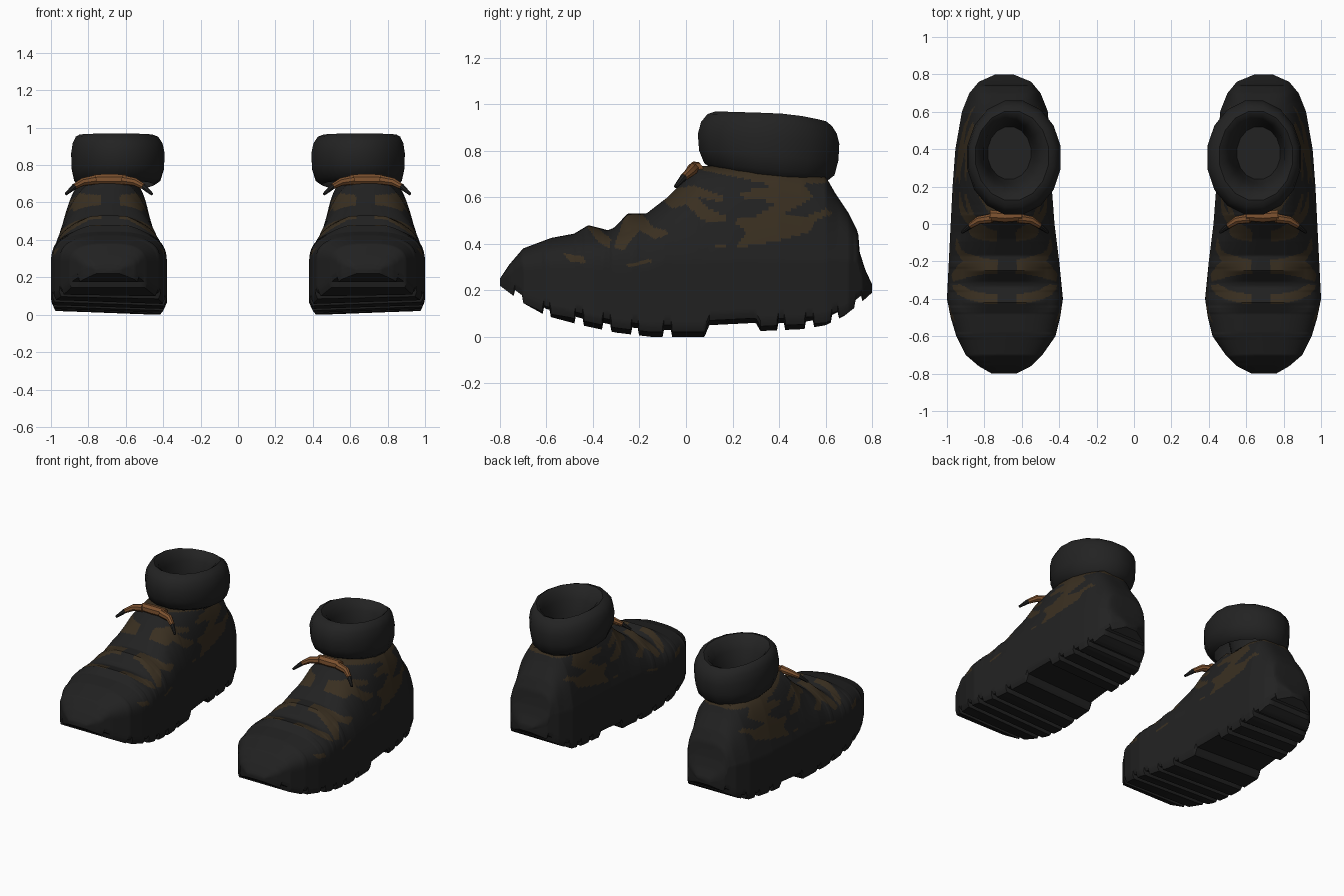
import bpy, bmesh, math
from mathutils import Vector

if "Cube" in bpy.data.objects:
    bpy.data.objects.remove(bpy.data.objects["Cube"])


def material(name, rgb):
    m = bpy.data.materials.new(name)
    m.diffuse_color = (*rgb, 1)
    m.use_nodes = True
    m.node_tree.nodes["Principled BSDF"].inputs["Base Color"].default_value = m.diffuse_color
    return m


BLACK = material("black leather", (0.0155, 0.0155, 0.0155))
SOLE = material("black rubber", (0.0145, 0.0145, 0.0145))
CUFF = material("black padding", (0.0165, 0.0165, 0.0165))
BROWN = material("dark brown patch", (0.041, 0.028, 0.0145))
LACE = material("tan lace", (0.20, 0.082, 0.028))


def lerp(table, t):
    for (a, va), (b, vb) in zip(table, table[1:]):
        if t <= b:
            return va + (vb - va) * max(0, (t - a) / (b - a))
    return table[-1][1]


def inside(poly, y, z):
    hit = False
    for (y1, z1), (y2, z2) in zip(poly, poly[1:] + poly[:1]):
        if (z1 > z) != (z2 > z) and y < (y2 - y1) * (z - z1) / (z2 - z1) + y1:
            hit = not hit
    return hit


def finish(bm, name, mats, angle=40):
    """Make the object and mirror it to the other foot."""
    bmesh.ops.recalc_face_normals(bm, faces=bm.faces)
    me = bpy.data.meshes.new(name)
    bm.to_mesh(me)
    bm.free()
    ob = bpy.data.objects.new(name, me)
    bpy.context.collection.objects.link(ob)
    for m in mats:
        me.materials.append(m)
    bpy.ops.object.select_all(action='DESELECT')
    ob.select_set(True)
    bpy.context.view_layer.objects.active = ob
    bpy.ops.object.shade_smooth_by_angle(angle=math.radians(angle))
    ob.modifiers.new("other_foot", 'MIRROR').use_axis[0] = True
    return ob


def skin(bm, rings, caps=(True, True)):
    """Join closed rings of points into a tube."""
    vs = [[bm.verts.new(p) for p in r] for r in rings]
    n = len(vs[0])
    for a, b in zip(vs, vs[1:]):
        for i in range(n):
            bm.faces.new((a[i], a[(i + 1) % n], b[(i + 1) % n], b[i]))
    for ring, cap in ((vs[0], caps[0]), (vs[-1], caps[1])):
        if cap:
            bm.faces.new(ring)


# Boot outline: inner side, outer side, top ridge, sole line
INNER = [(-.8, .63), (-.76, .55), (-.7, .49), (-.6, .42), (-.5, .395), (-.4, .38), (-.2, .40),
         (0, .425), (.2, .44), (.4, .45), (.6, .46), (.7, .50), (.76, .55), (.8, .65)]
OUTER = [(-.8, .76), (-.76, .83), (-.7, .9), (-.6, .95), (-.5, .98), (-.4, 1.0), (-.2, .99),
         (0, .98), (.2, .97), (.4, .955), (.6, .92), (.7, .88), (.76, .83), (.8, .74)]
TOP = [(-.8, .25), (-.76, .31), (-.7, .38), (-.58, .425), (-.42, .455), (-.33, .46), (-.17, .53),
       (0, .68), (.05, .735), (.4, .735), (.6, .69), (.64, .62),
       (.7, .53), (.74, .45), (.745, .37), (.77, .29), (.8, .225)]
# Tongue folds raised along the middle
FOLDS = [(-.48, 0), (-.42, .025), (-.34, 0), (-.31, 0), (-.25, .035), (-.17, 0), (-.08, -.01), (0, 0)]
BOTTOM = [(-.8, .22), (-.7, .145), (-.6, .09), (-.45, .05), (-.3, .018), (-.15, 0), (.08, 0),
          (.1, .05), (.3, .06), (.32, .025), (.5, .033), (.6, .05), (.68, .09), (.75, .145), (.8, .19)]
GROOVES = [-.72, -.6, -.46, -.34, -.22, -.08, .41, .53, .64, .74]
# Squareness of the domed top along the boot
SQUARE = [(-.8, 2.8), (-.3, 2.8), (-.05, 2.3), (.06, 2.4), (.28, 4.6), (.5, 4.6), (.62, 3.4), (.8, 3.6)]

# Brown patches, drawn in side view
PATCHES = [
    [(-.53, .36), (-.44, .345), (-.43, .315), (-.5, .325)],
    [(-.43, .48), (-.39, .49), (-.36, .45), (-.32, .42), (-.33, .38), (-.38, .41)],
    [(-.31, .385), (-.27, .37), (-.20, .46), (-.14, .42), (-.07, .44), (-.09, .46),
     (-.14, .47), (-.19, .53), (-.26, .53)],
    [(-.26, .31), (-.15, .335), (-.15, .32), (-.24, .30)],
    [(-.1, .59), (-.06, .55), (0, .57), (.07, .5), (.17, .49), (.17, .52), (.1, .55),
     (.05, .6), (.15, .58), (.17, .6), (.04, .65), (-.04, .64)],
    [(.21, .38), (.38, .41), (.53, .45), (.56, .5), (.63, .53), (.6, .55), (.5, .51), (.42, .53), (.55, .6),
     (.5, .66), (.63, .66), (.6, .76), (.06, .76), (.05, .72), (.2, .69), (.38, .65),
     (.22, .62), (.26, .59), (.4, .58), (.3, .52), (.2, .5), (.26, .45)],
    [(.1, .385), (.17, .40), (.17, .385)],
]


def section(y):
    """Boot cross-section: flat sole, upright sides, domed or tapered top."""
    xl, xr, top, low = (lerp(t, y) for t in (INNER, OUTER, TOP, BOTTOM))
    if any(abs(y - g) < .016 for g in GROOVES):
        low += .03
    low = min(low, top - .03)
    cx, hw = (xl + xr) / 2, (xr - xl) / 2
    zs = min(.33, low + .55 * (top - low))
    edge = min(.025, (zs - low) / 2)
    k = min(1, max(0, (y + .35) / .45))
    n, taper = lerp(SQUARE, y), .27 * k * min(1, max(0, (top - .3) / .3))
    tilt = .01 * min(1, max(0, (.7 - abs(y)) / .2))
    pts = [(cx + hw * (-1 + i / 5) * .96, low + tilt * i / 5) for i in range(11)]
    right, left = low + 2 * tilt + edge, low + edge
    pts += [(cx + hw, right + (zs - right) * i / 12) for i in range(12)]
    for i in range(97):
        a = math.pi * i / 96
        c, s = math.cos(a), math.sin(a)
        r = (abs(c) ** n + abs(s) ** n) ** (-1 / n)
        u = r * s
        fold = lerp(FOLDS, y) * min(1, max(0, (.75 - abs(r * c)) / .4))
        pts.append((cx - .01 * u * k + hw * r * c * (1 - taper * u), zs + (top - zs) * u + fold))
    pts += [(cx - hw, zs + (left - zs) * (i + 1) / 12) for i in range(12)]
    return [(x, y, z) for x, z in pts]


# Boot body with sole lugs
bm = bmesh.new()
skin(bm, [section(-.8 + 1.6 * i / 270) for i in range(271)])
bm.normal_update()
for f in bm.faces:
    c = f.calc_center_median()
    if c.z < lerp(BOTTOM, c.y) + .05:
        f.material_index = 1
    elif any(inside(p, c.y, c.z) for p in PATCHES) and (c.y > -.02 or abs(c.x - .68) > .05):
        f.material_index = 2
# Open the body below the cuff
hole = [f for f in bm.faces if f.calc_center_median().z > .6 and
        ((f.calc_center_median().x - .664) / .15) ** 2 + ((f.calc_center_median().y - .378) / .18) ** 2 < 1]
bmesh.ops.delete(bm, geom=hole, context='FACES')
finish(bm, "boot_body", [BLACK, SOLE, BROWN], 35)

# Padded ankle cuff: scale, height, lean and droop towards the heel
bm = bmesh.new()
rings = []
for s, z, tilt, droop in [(.8, .695, .10, 0), (.92, .72, .09, 0), (.985, .78, .07, 0), (1.0, .86, .04, .2),
                          (.96, .915, .03, .4), (.88, .95, .03, .5), (.78, .962, .03, .5),
                          (.68, .94, .03, .4), (.58, .88, .03, .2), (.52, .80, 0, 0), (.46, .69, 0, 0)]:
    shift = (1 - s) * .045
    ring = []
    for i in range(16):
        a = 2 * math.pi * (i + .5) / 16
        dy = s * .31 * math.sin(a)
        ring.append((.642 + shift + s * .255 * math.cos(a), .355 + shift + dy,
                     z - tilt * dy - droop * max(0, dy) ** 2))
    rings.append(ring)
skin(bm, rings, (False, True))
finish(bm, "ankle_cuff", [CUFF], 50)


def tube(name, path, radii, mat):
    bm = bmesh.new()
    pts = [Vector(p) for p in path]
    rings = []
    for i, p in enumerate(pts):
        d = (pts[min(i + 1, len(pts) - 1)] - pts[max(i - 1, 0)]).normalized()
        u = d.cross(Vector((0, 1, .3))).normalized()
        v = d.cross(u)
        rings.append([p + radii[i] * (u * math.cos(a) + v * math.sin(a))
                      for a in (math.pi * k / 4 for k in range(8))])
    skin(bm, rings)
    finish(bm, name, [mat])


# Lace knot, loose ends and dark tips
tube("lace_knot", [(.60, .045, .72), (.69, .04, .722), (.77, .045, .72)], [.03, .033, .03], LACE)
for side, ends in (("inner", [(.62, .03), (.55, .02), (.505, -.01), (.46, -.045)]),
                   ("outer", [(.76, .03), (.83, .02), (.875, -.01), (.92, -.045)])):
    a, b, c, d = ends
    tube(side + "_lace_end", [(*a, .722), (*b, .71), (*c, .685)], [.026, .022, .016], LACE)
    tube(side + "_lace_tip", [(*c, .685), (*d, .645)], [.016, .008], BLACK)
